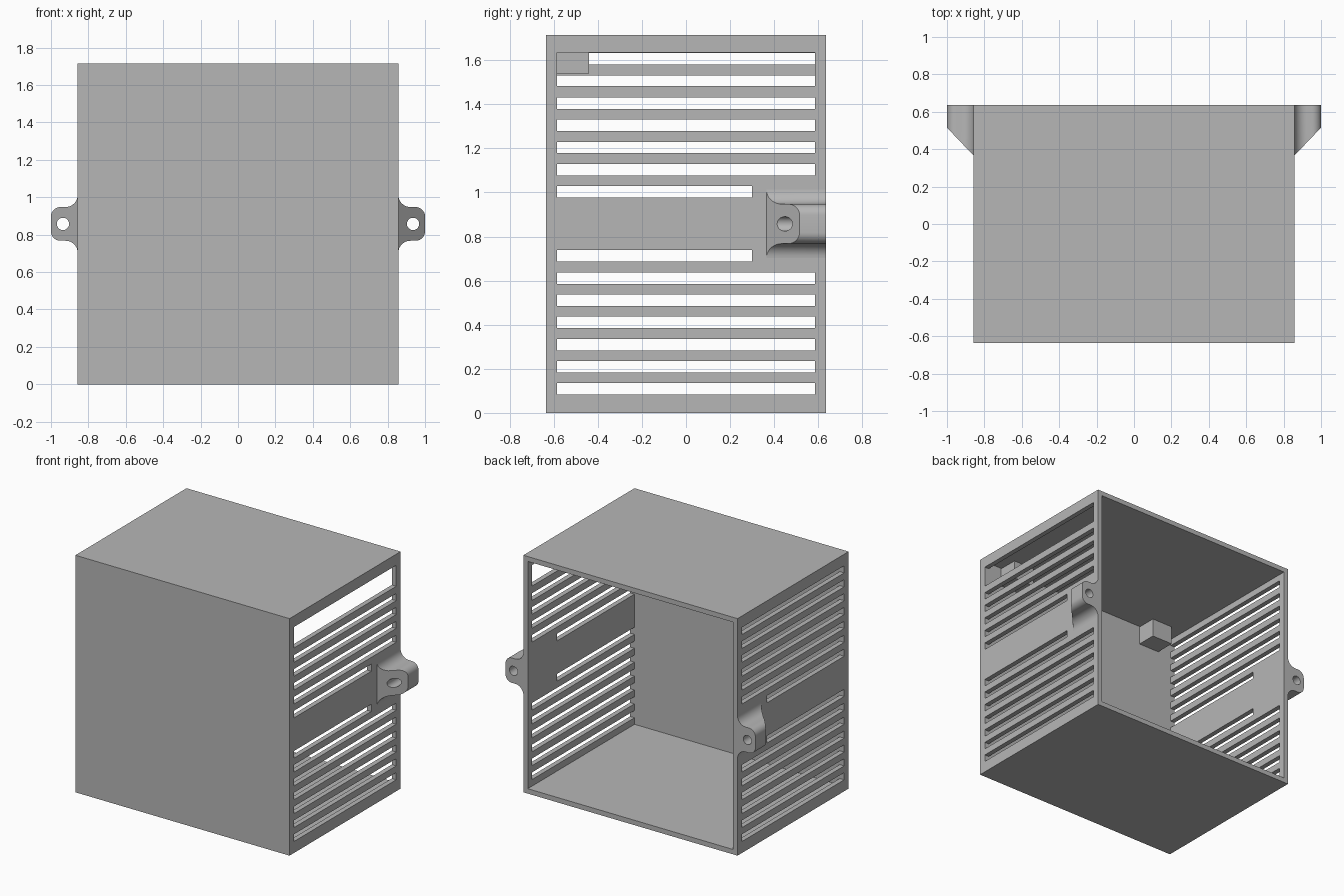
import bpy, bmesh, math
from mathutils import Matrix

cube = bpy.data.objects.get("Cube")
if cube:
    bpy.data.objects.remove(cube, do_unlink=True)

GREY = (0.47, 0.47, 0.47, 1)
grey = bpy.data.materials.new("plain_grey")
grey.use_nodes = True
grey.diffuse_color = GREY
grey.node_tree.nodes["Principled BSDF"].inputs["Base Color"].default_value = GREY

W, D, H, T = 0.857, 0.635, 1.715, 0.05    # half width, half depth, height, wall
MID = H / 2


def finish(bm, name):
    bmesh.ops.recalc_face_normals(bm, faces=bm.faces)
    mesh = bpy.data.meshes.new(name)
    bm.to_mesh(mesh)
    bm.free()
    mesh.materials.append(grey)
    ob = bpy.data.objects.new(name, mesh)
    bpy.context.collection.objects.link(ob)
    return ob


def add_box(bm, x, y, z):
    size = [b - a for a, b in (x, y, z)]
    centre = [(a + b) / 2 for a, b in (x, y, z)]
    bmesh.ops.create_cube(bm, size=1, matrix=Matrix.Translation(centre) @ Matrix.Diagonal((*size, 1)))


def cut(ob, cutter):
    mod = ob.modifiers.new("cut", 'BOOLEAN')
    mod.operation, mod.solver, mod.object = 'DIFFERENCE', 'EXACT', cutter
    bpy.context.view_layer.update()
    deps = bpy.context.evaluated_depsgraph_get()
    mesh = bpy.data.meshes.new_from_object(ob.evaluated_get(deps))
    ob.modifiers.clear()
    ob.data = mesh
    bpy.data.objects.remove(cutter, do_unlink=True)


# Case: a box hollowed out from the open back
bm = bmesh.new()
add_box(bm, (-W, W), (-D, D), (0, H))
back = max(bm.faces, key=lambda f: f.calc_center_median().y)
bmesh.ops.inset_region(bm, faces=[back], thickness=T)
hollow = bmesh.ops.extrude_discrete_faces(bm, faces=[back])["faces"][0]
bmesh.ops.translate(bm, verts=hollow.verts, vec=(0, T - 2 * D, 0))
case = finish(bm, "case")

# Ventilation slots in both side walls, the two beside the lugs shorter
bm = bmesh.new()
slots = []
for i in range(7):
    low = 0.083 + 0.1005 * i
    end = 0.3 if i == 6 else D - T
    slots += [(low, low + 0.052, end), (H - low - 0.052, H - low, end)]
for side in (-1, 1):
    x = sorted((side * (W - 0.09), side * (W + 0.05)))
    for low, high, end in slots:
        if side == 1 and high > 1.5:
            continue
        add_box(bm, x, (T - D + 0.0005, end), (low, high))
# Taller opening at the top of one side
add_box(bm, (W - 0.09, W + 0.05), (T - D + 0.0005, D - T), (1.483, 1.635))
cut(case, finish(bm, "slot_cutter"))

for side, label in ((1, "left"), (-1, "right")):
    # Stop block under the roof, against the front wall
    bm = bmesh.new()
    x = sorted((side * 0.54, side * 0.71))
    add_box(bm, x, (T - D - 0.01, -0.44), (1.54, H - T + 0.01))
    finish(bm, label + "_stop_block")

    # Mounting lug: flared root, rounded tip, sloping front
    half, flare, tip = 0.09, 0.065, 0.05
    upper = [(W - 0.02, half + flare)]
    for k in range(9):
        a = math.pi * (1 + k / 16)
        upper.append((W + flare + flare * math.cos(a), half + flare + flare * math.sin(a)))
    for k in range(9):
        a = math.pi / 2 * (1 - k / 8)
        upper.append((1 - tip + tip * math.cos(a), half - tip + tip * math.sin(a)))
    profile = upper + [(px, -pz) for px, pz in reversed(upper)]
    bm = bmesh.new()
    rear = [bm.verts.new((side * px, D, MID + pz)) for px, pz in profile]
    front = [bm.verts.new((side * px, 0.365 + 1.05 * (px - W), MID + pz)) for px, pz in profile]
    bm.faces.new(rear)
    bm.faces.new(front[::-1])
    n = len(profile)
    for i in range(n):
        j = (i + 1) % n
        bm.faces.new((rear[i], front[i], front[j], rear[j]))
    lug = finish(bm, label + "_lug")

    # Screw hole through the lug
    bm = bmesh.new()
    bmesh.ops.create_cone(bm, cap_ends=True, segments=24, radius1=0.033, radius2=0.033, depth=1,
                          matrix=Matrix.Translation((side * 0.936, 0.5, MID)) @ Matrix.Rotation(math.pi / 2, 4, 'X'))
    cut(lug, finish(bm, "hole_cutter"))
    bpy.ops.object.select_all(action='DESELECT')
    lug.select_set(True)
    bpy.context.view_layer.objects.active = lug
    bpy.ops.object.shade_smooth_by_angle(angle=math.radians(30))
